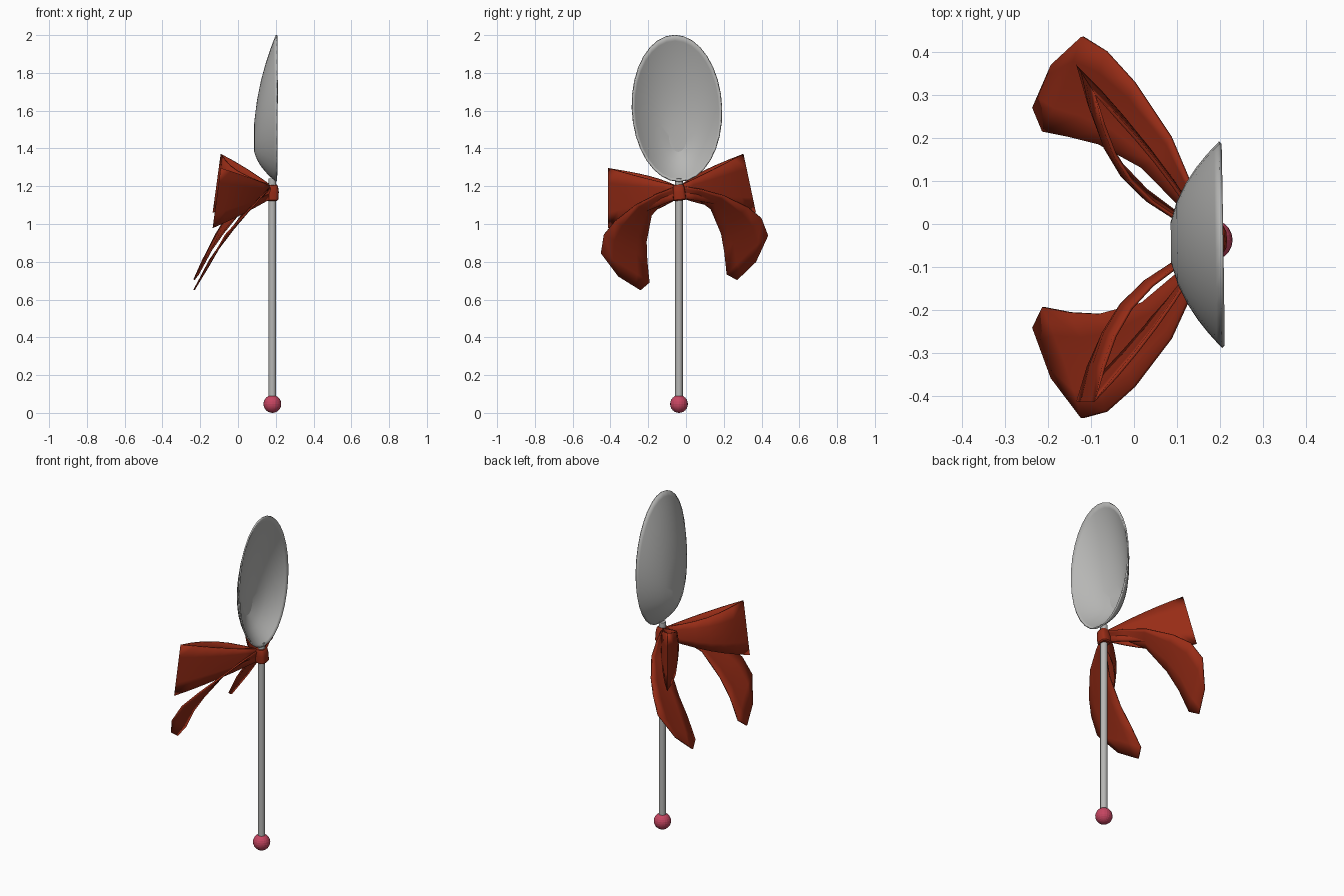
import bpy, bmesh, math
from mathutils import Vector

if "Cube" in bpy.data.objects:
    bpy.data.objects.remove(bpy.data.objects["Cube"])

def material(name, rgb):
    m = bpy.data.materials.new(name)
    m.diffuse_color = (*rgb, 1)
    m.use_nodes = True
    m.node_tree.nodes["Principled BSDF"].inputs["Base Color"].default_value = m.diffuse_color
    return m

STEEL = material("steel_grey", (0.47, 0.47, 0.46))
RED = material("ribbon_red", (0.31, 0.025, 0.008))
PINK = material("bead_pink", (0.56, 0.06, 0.12))

def finish(name, bm, mat, thick=0, offset=0, smooth=40):
    bmesh.ops.recalc_face_normals(bm, faces=bm.faces)
    me = bpy.data.meshes.new(name)
    bm.to_mesh(me)
    bm.free()
    ob = bpy.data.objects.new(name, me)
    bpy.context.collection.objects.link(ob)
    me.materials.append(mat)
    if thick:
        s = ob.modifiers.new("thickness", 'SOLIDIFY')
        s.thickness, s.offset = thick, offset
    if smooth:
        bpy.ops.object.select_all(action='DESELECT')
        ob.select_set(True)
        bpy.context.view_layer.objects.active = ob
        bpy.ops.object.shade_smooth_by_angle(angle=math.radians(smooth))
    return ob

def grid(bm, rows, closed=False):
    vs = [[bm.verts.new(p) for p in r] for r in rows]
    n = len(rows[0])
    for a, b in zip(vs, vs[1:]):
        for j in range(n if closed else n - 1):
            k = (j + 1) % n
            bm.faces.new((a[j], a[k], b[k], b[j]))
    return vs

HX, HY = 0.182, -0.037

# handle
bm = bmesh.new()
bmesh.ops.create_cone(bm, cap_ends=True, segments=16, radius1=0.02, radius2=0.02, depth=1.19)
bmesh.ops.translate(bm, vec=(HX, HY, 0.645), verts=bm.verts)
finish("handle", bm, STEEL)

# bead at the handle's foot
bm = bmesh.new()
bmesh.ops.create_uvsphere(bm, u_segments=20, v_segments=12, radius=0.047)
bmesh.ops.translate(bm, vec=(HX, HY, 0.047), verts=bm.verts)
finish("end_bead", bm, PINK, smooth=0)

# spoon bowl: nested ellipses sinking towards -x
def bowl_point(s, a):
    z = 1.42 + 0.193 * s + 0.387 * s * math.sin(a)
    dy = 0.237 * s * math.cos(a)
    return (0.204 - 0.119 * (1 - s * s) - 0.015 * dy,
            -0.048 - 0.03 * (z - 1.613) + dy, z)

bm = bmesh.new()
N = 32
rings = [[bowl_point(s, math.tau * i / N) for i in range(N)]
         for s in (1, 0.95, 0.86, 0.74, 0.58, 0.4, 0.2)]
vs = grid(bm, rings, closed=True)
bm.faces.new(vs[-1])
finish("spoon_bowl", bm, STEEL, thick=0.008, offset=0, smooth=15)

# bow frame: mirrored halves, tilted six degrees about the knot
TILT = math.radians(6)
def place(p, side):
    x, y, z = p
    y *= side
    return (x, HY + y * math.cos(TILT) - z * math.sin(TILT),
            1.17 + y * math.sin(TILT) + z * math.cos(TILT))

# tail edges from knot to tip: outer point, inner point
TAIL = [((.175, .015, .03), (.17, .015, -.03)),
        ((.135, .12, 0), (.10, .083, -.039)),
        ((.085, .235, -.045), (.02, .157, -.107)),
        ((0, .355, -.12), (-.08, .198, -.242)),
        ((-.065, .42, -.185), (-.15, .205, -.343)),
        ((-.12, .445, -.278), (-.21, .205, -.459)),
        ((-.19, .366, -.41), (-.233, .257, -.495))]

def tail(name, side):
    bm = bmesh.new()
    rows = []
    for i, (a, b) in enumerate(TAIL):
        a, b = Vector(a), Vector(b)
        bulge = 0.015 * math.sin(math.pi * i / 6)
        rows.append([place(a.lerp(b, j / 4) +
                           Vector((1, 0, 0.8)) * bulge * math.sin(math.pi * j / 4), side)
                     for j in range(5)])
    grid(bm, rows)
    finish(name, bm, RED, thick=0.008)

# loop: front and back layers meeting in a sharp outer edge
def loop(name, side):
    top0, bot0 = Vector((.17, .015, .035)), Vector((.17, .015, -.035))
    top1, bot1 = Vector((-.09, .357, .164)), Vector((-.132, .39, -.15))
    normal = Vector((-.79, -.61, 0))
    path = [(i / 6, 0.012 * -1) for i in range(6)] + [(1, 0)] + \
           [(i / 6, 0.06) for i in range(5, -1, -1)]
    bm = bmesh.new()
    rows = []
    for t, amount in path:
        a, b = top0.lerp(top1, t), bot0.lerp(bot1, t)
        off = normal * amount * math.sin(math.pi * t)
        rows.append([place(a.lerp(b, j / 4) + off * (1 + 0.2 * math.sin(math.pi * j / 4)), side)
                     for j in range(5)])
    grid(bm, rows)
    finish(name, bm, RED, thick=0.008)

for side, label in ((1, "right"), (-1, "left")):
    tail("bow_tail_" + label, side)
    loop("bow_loop_" + label, side)

# knot: bulging band around the handle
bm = bmesh.new()
rows = []
for z, rx, ry in ((-.046, .026, .028), (-.04, .032, .034), (0, .034, .033),
                  (.03, .03, .03), (.038, .024, .026)):
    rows.append([place((.182 + rx * math.copysign(abs(math.cos(a)) ** .6, math.cos(a)),
                        ry * math.copysign(abs(math.sin(a)) ** .6, math.sin(a)), z), 1)
                 for a in (math.tau * i / 16 for i in range(16))])
vs = grid(bm, rows, closed=True)
bm.faces.new(vs[0])
bm.faces.new(vs[-1])
finish("bow_knot", bm, RED)
